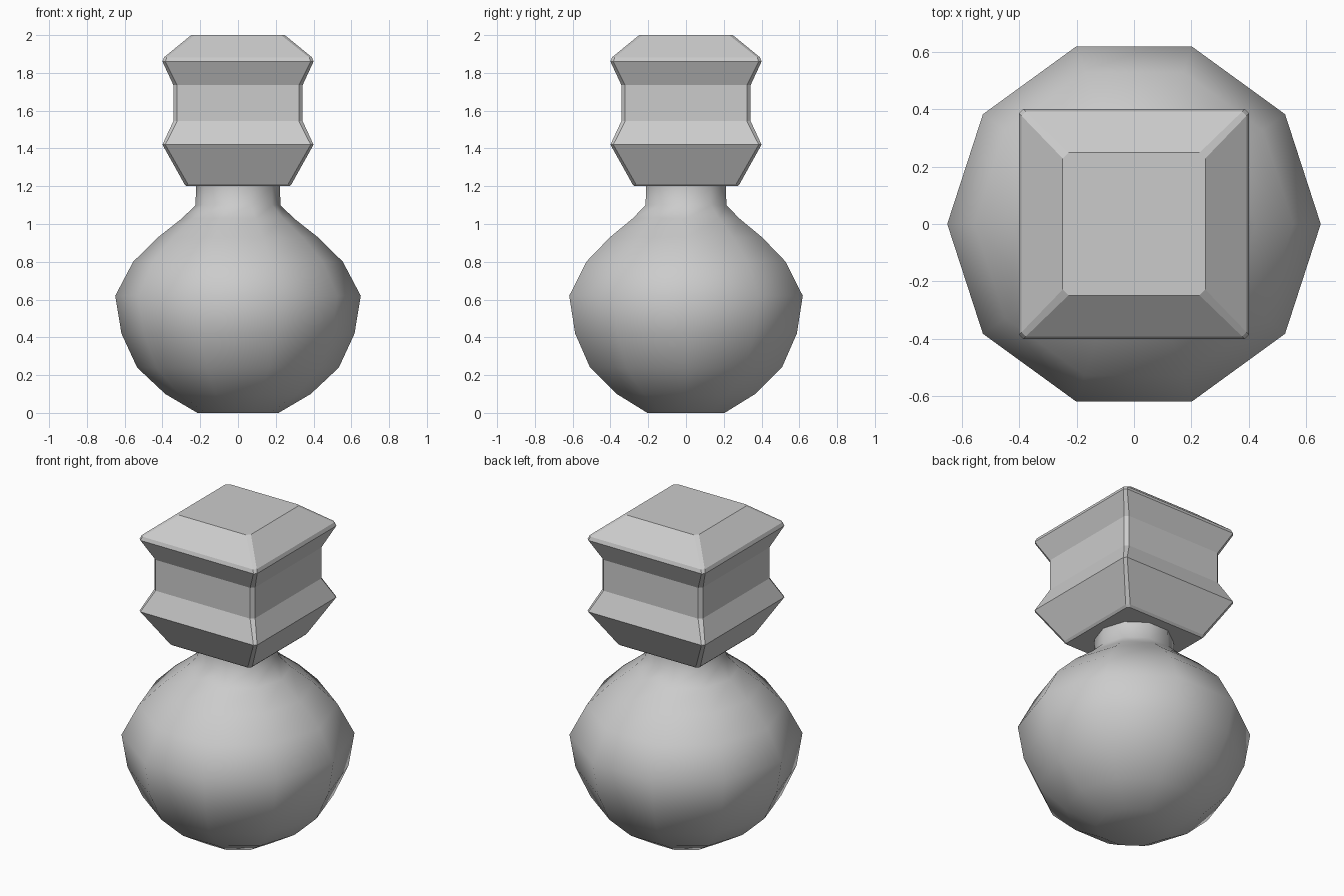
import bpy, bmesh
from math import cos, sin, pi, radians

if "Cube" in bpy.data.objects:
    bpy.data.objects.remove(bpy.data.objects["Cube"])


def skin(name, rings, cap_top):
    """Join stacked rings of points into a closed-bottom shell."""
    bm = bmesh.new()
    loops = [[bm.verts.new(p) for p in ring] for ring in rings]
    n = len(loops[0])
    for a, b in zip(loops, loops[1:]):
        for i in range(n):
            j = (i + 1) % n
            bm.faces.new((a[i], a[j], b[j], b[i]))
    bm.faces.new(loops[0][::-1])
    if cap_top:
        bm.faces.new(loops[-1])
    bmesh.ops.recalc_face_normals(bm, faces=bm.faces[:])
    mesh = bpy.data.meshes.new(name)
    bm.to_mesh(mesh)
    bm.free()
    obj = bpy.data.objects.new(name, mesh)
    bpy.context.collection.objects.link(obj)
    return obj


def round_ring(r, z, sides=10):
    return [(r * cos(2 * pi * i / sides), r * sin(2 * pi * i / sides), z)
            for i in range(sides)]


def square_ring(h, z, c):
    """Square of half-width h with corners chamfered by c."""
    k = h - c
    return [(x, y, z) for x, y in ((h, -k), (h, k), (k, h), (-k, h),
                                   (-h, k), (-h, -k), (-k, -h), (k, -h))]


# Round flask body with neck (radius, height)
body_profile = [(0.215, 0), (0.385, 0.1), (0.534, 0.24), (0.617, 0.42),
                (0.65, 0.62), (0.555, 0.8), (0.423, 0.93), (0.296, 1.03),
                (0.225, 1.1), (0.222, 1.2)]
body = skin("flask_body", [round_ring(r, z) for r, z in body_profile], False)

# Square waisted stopper (half-width, height, corner chamfer)
stopper_profile = [(0.272, 1.2, 0.012), (0.284, 1.212, 0.018), (0.4, 1.42, 0.015),
                   (0.342, 1.545, 0.02), (0.342, 1.735, 0.02),
                   (0.4, 1.86, 0.015), (0.392, 1.882, 0.015), (0.248, 2.0, 0.02)]
stopper = skin("stopper", [square_ring(*p) for p in stopper_profile], True)

# Smooth glass body, flat-faced stopper
bpy.ops.object.select_all(action='DESELECT')
body.select_set(True)
bpy.context.view_layer.objects.active = body
bpy.ops.object.shade_smooth_by_angle(angle=radians(60))
